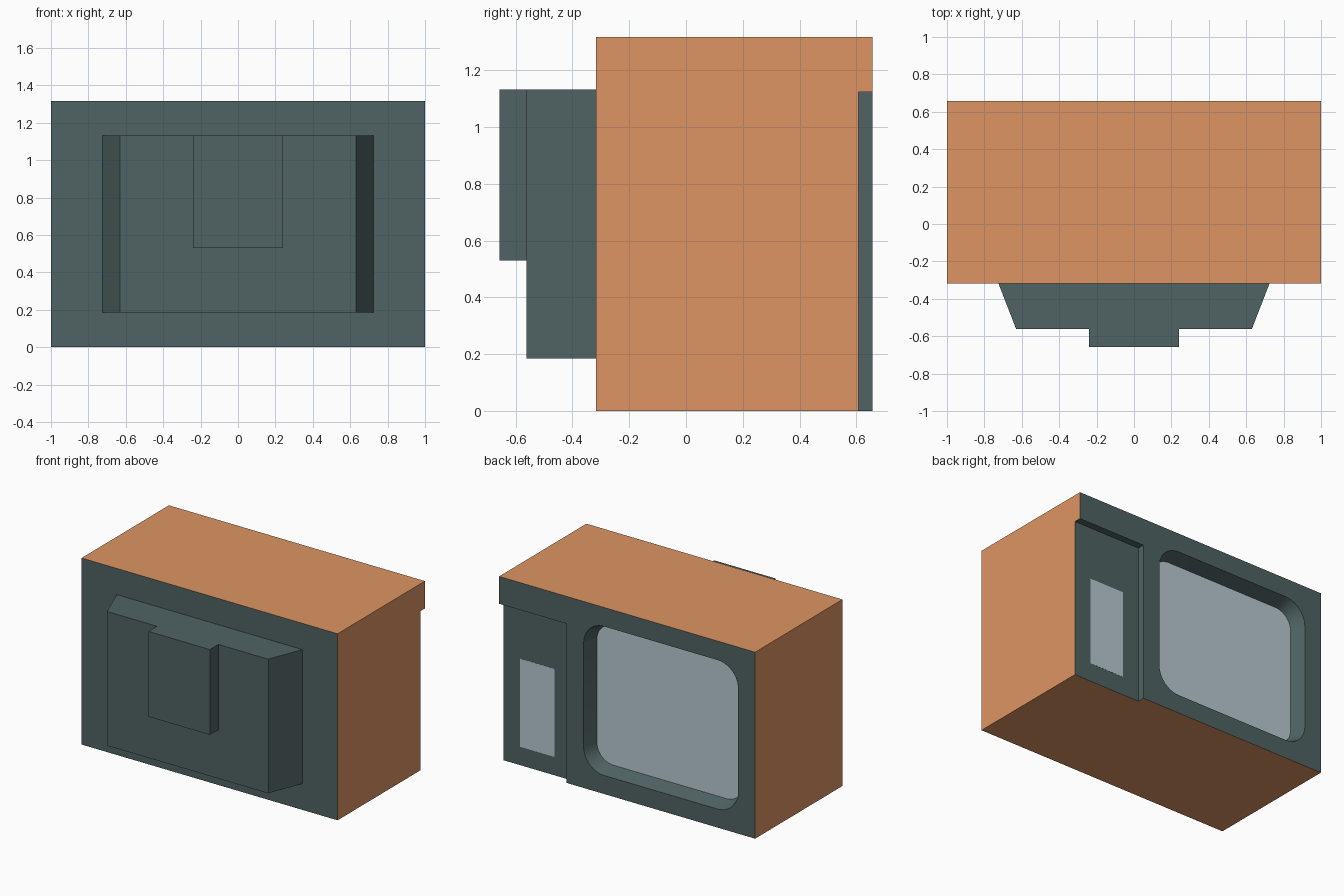
import bpy
import bmesh
import math

cube = bpy.data.objects.get("Cube")
if cube:
    bpy.data.objects.remove(cube, do_unlink=True)


def material(name, rgb):
    mat = bpy.data.materials.new(name)
    mat.use_nodes = True
    mat.diffuse_color = (*rgb, 1)
    mat.node_tree.nodes["Principled BSDF"].inputs["Base Color"].default_value = (*rgb, 1)
    return mat


wood = material("warm wood", (0.73, 0.3, 0.125))
plastic = material("dark green grey", (0.08, 0.125, 0.125))
glass = material("pale glass", (0.48, 0.59, 0.63))


def loft(name, first, last, mats=()):
    """Closed solid between two outlines with matching points."""
    bm = bmesh.new()
    a = [bm.verts.new(p) for p in first]
    b = [bm.verts.new(p) for p in last]
    bm.faces.new(a)
    bm.faces.new(b)
    for i in range(len(a)):
        j = (i + 1) % len(a)
        bm.faces.new((a[i], a[j], b[j], b[i]))
    bmesh.ops.recalc_face_normals(bm, faces=bm.faces)
    mesh = bpy.data.meshes.new(name)
    bm.to_mesh(mesh)
    bm.free()
    obj = bpy.data.objects.new(name, mesh)
    bpy.context.collection.objects.link(obj)
    for mat in mats:
        mesh.materials.append(mat)
    return obj


def upright(name, plan, z, mats=()):
    """Solid with a flat plan outline standing between two heights."""
    return loft(name, [(*p, z[0]) for p in plan], [(*p, z[1]) for p in plan], mats)


def box(name, x, y, z, mats=()):
    plan = [(x[0], y[0]), (x[1], y[0]), (x[1], y[1]), (x[0], y[1])]
    return upright(name, plan, z, mats)


def screen_outline(y, inset, steps=10):
    """Rounded rectangle around the screen, shrunk evenly by an inset."""
    x0, x1, z0, z1, radius = -0.867, 0.34, 0.131, 1.183, 0.16
    centres = [(x1 - radius, z1 - radius), (x0 + radius, z1 - radius),
               (x0 + radius, z0 + radius), (x1 - radius, z0 + radius)]
    r = radius - inset
    points = []
    for corner, (cx, cz) in enumerate(centres):
        for i in range(steps + 1):
            a = math.pi / 2 * (corner + i / steps)
            points.append((cx + r * math.cos(a), y, cz + r * math.sin(a)))
    return points


FACE, REAR, TOP = 0.657, -0.317, 1.317
PANEL, DEPTH, TAPER = 0.607, 0.1, 0.035
SCREEN = FACE - DEPTH

# Cabinet with a stepped-back control side and a screen opening that narrows inward
cabinet = box("cabinet", (-1, 1), (REAR, FACE), (0, TOP), (wood, plastic, glass))
cutters = [
    box("control_recess_cutter", (0.473, 1.2), (PANEL, 0.9), (-0.2, 1.124)),
    loft("screen_cutter", screen_outline(SCREEN, TAPER),
         screen_outline(FACE + DEPTH, -TAPER)),
]
bpy.context.view_layer.objects.active = cabinet
for cutter in cutters:
    cutter.hide_render = True
    cut = cabinet.modifiers.new(cutter.name, "BOOLEAN")
    cut.operation = "DIFFERENCE"
    cut.solver = "EXACT"
    cut.object = cutter
    bpy.ops.object.modifier_apply(modifier=cut.name)
    bpy.data.objects.remove(cutter, do_unlink=True)

# Outer shell is wood, the sunken screen is glass, everything else plastic
for face in cabinet.data.polygons:
    c, n = face.center, face.normal
    shell = (abs(c.x) > 0.999 and abs(n.x) > 0.9) or (
        abs(n.z) > 0.9 and (c.z < 0.001 or c.z > TOP - 0.001))
    if shell:
        face.material_index = 0
    elif n.y > 0.99 and abs(c.y - SCREEN) < 0.01:
        face.material_index = 2
    else:
        face.material_index = 1

# Pale window on the control side
box("control_window", (0.603, 0.87), (PANEL - 0.002, PANEL + 0.001), (0.13, 0.752), (glass,))

# Tapered tube housing and the smaller block behind it
upright("tube_housing", [(-0.725, REAR), (0.725, REAR), (0.63, -0.562), (-0.63, -0.562)],
        (0.185, 1.132), (plastic,))
box("tube_neck_cover", (-0.24, 0.24), (-0.657, -0.562), (0.53, 1.132), (plastic,))

# Smooth only the rounded corners of the opening
bpy.ops.object.select_all(action="DESELECT")
cabinet.select_set(True)
bpy.context.view_layer.objects.active = cabinet
bpy.ops.object.shade_smooth_by_angle(angle=math.radians(30))
